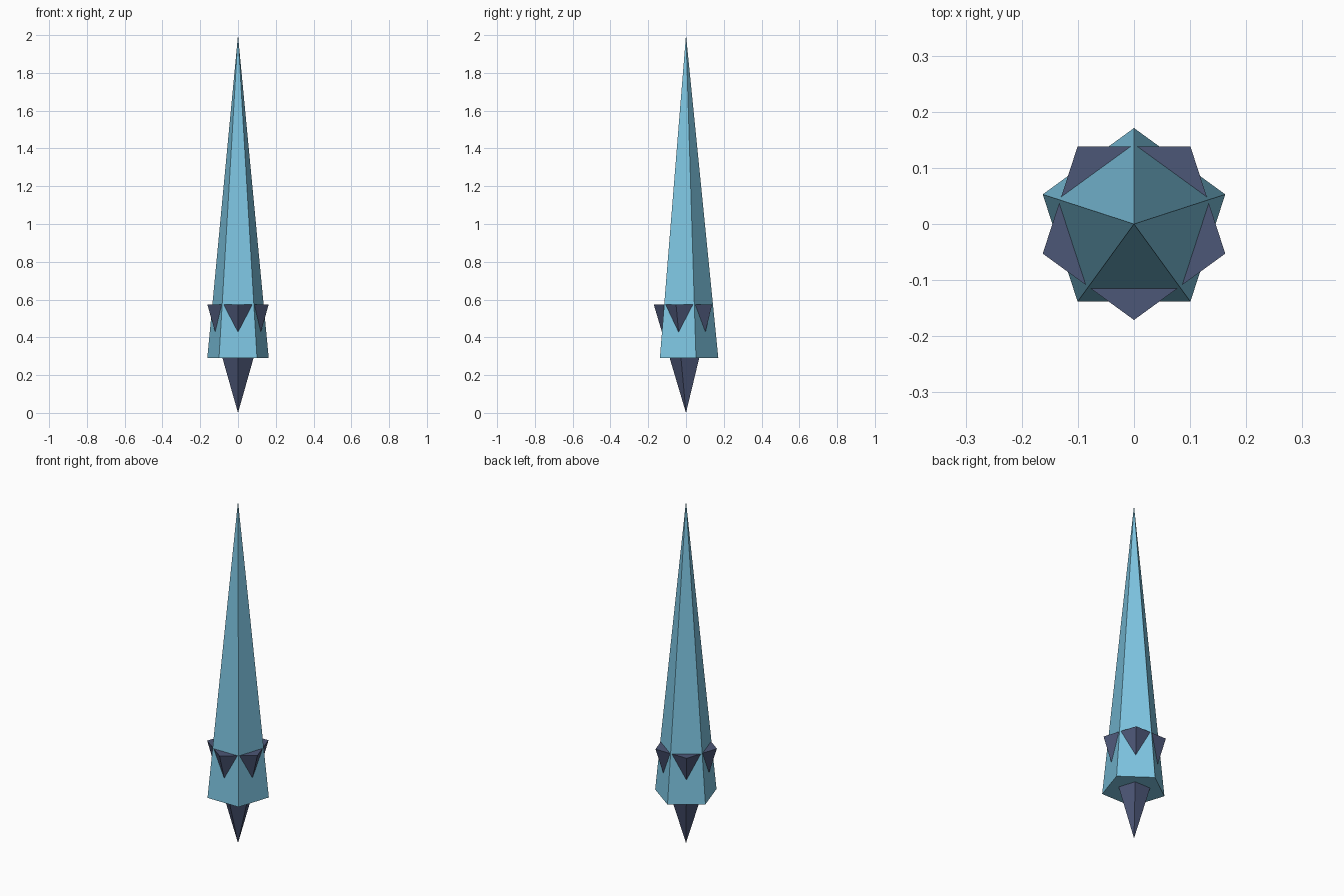
import bpy
import bmesh
from math import sin, cos, radians

old = bpy.data.objects.get("Cube")
if old:
    bpy.data.objects.remove(old, do_unlink=True)

SIDES = 5
RADIUS = 0.171


def make_material(name, rgb):
    mat = bpy.data.materials.new(name)
    mat.use_nodes = True
    color = (*rgb, 1.0)
    mat.diffuse_color = color
    mat.node_tree.nodes["Principled BSDF"].inputs["Base Color"].default_value = color
    return mat


def make_pyramid(name, base_z, apex_z, first_angle, mat):
    """Closed five-sided pyramid on the z axis."""
    bm = bmesh.new()
    ring = []
    for i in range(SIDES):
        a = radians(first_angle + 360 * i / SIDES)
        ring.append(bm.verts.new((RADIUS * cos(a), RADIUS * sin(a), base_z)))
    apex = bm.verts.new((0, 0, apex_z))
    bm.faces.new(ring)
    for i in range(SIDES):
        bm.faces.new((ring[i], ring[(i + 1) % SIDES], apex))
    bmesh.ops.recalc_face_normals(bm, faces=bm.faces)
    mesh = bpy.data.meshes.new(name)
    bm.to_mesh(mesh)
    bm.free()
    mesh.materials.append(mat)
    obj = bpy.data.objects.new(name, mesh)
    bpy.context.collection.objects.link(obj)
    return obj


ice_blue = make_material("ice blue", (0.205, 0.554, 0.748))
slate = make_material("dark slate purple", (0.073, 0.095, 0.184))

# Tall upright spike
make_pyramid("crystal_spike", 0.29, 2.0, 90, ice_blue)
# Inverted spike, turned half a side so its corners pierce the faces
make_pyramid("inverted_base_spike", 0.575, 0.0, -90, slate)
